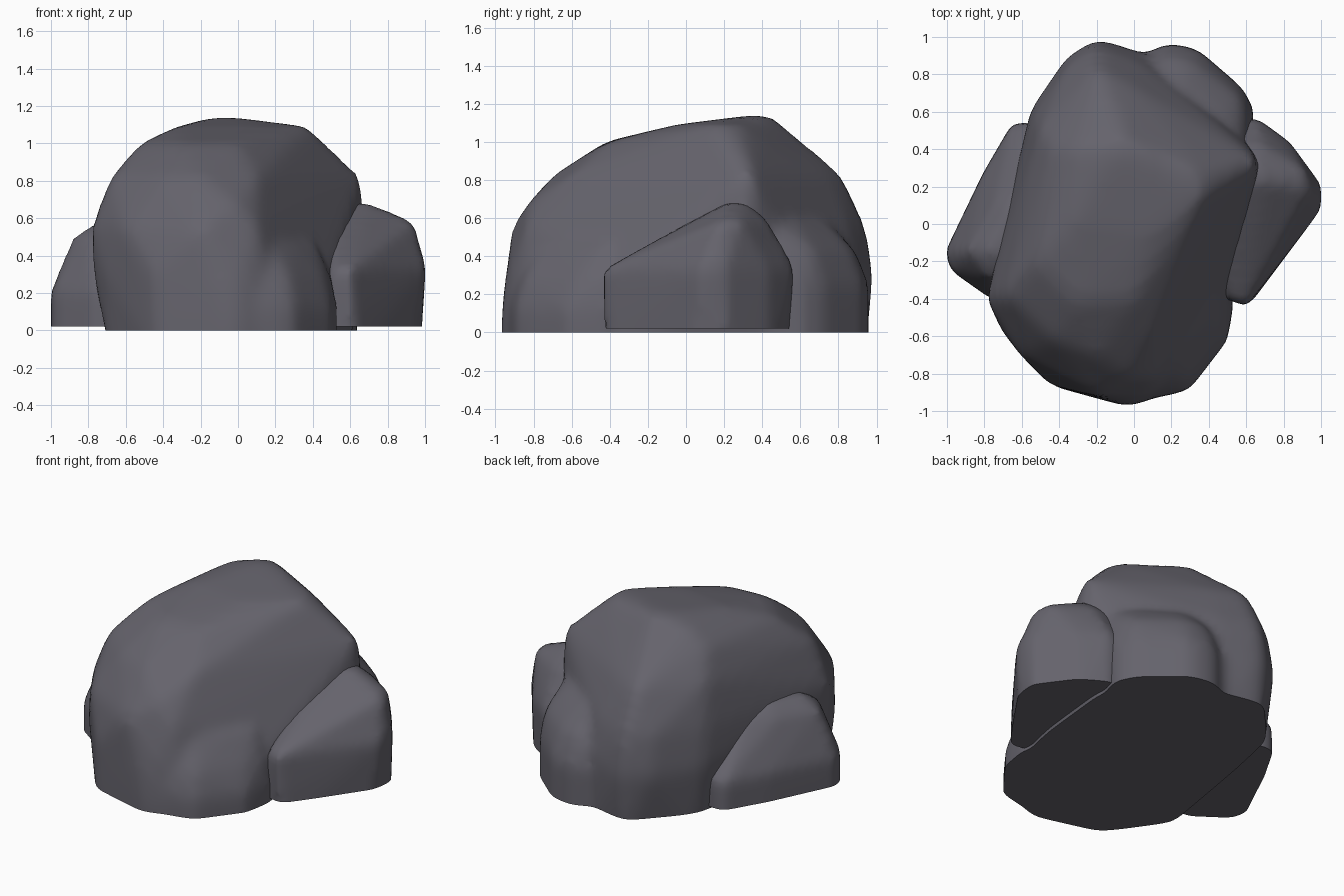
import bpy
import bmesh
from mathutils import Vector

default = bpy.data.objects.get("Cube")
if default:
    bpy.data.objects.remove(default, do_unlink=True)

stone = bpy.data.materials.new("dark grey stone")
stone.use_nodes = True
colour = (0.13, 0.125, 0.15, 1)
stone.diffuse_color = colour
stone.node_tree.nodes["Principled BSDF"].inputs["Base Color"].default_value = colour


def bounds(points):
    low = Vector([min(p[i] for p in points) for i in range(3)])
    high = Vector([max(p[i] for p in points) for i in range(3)])
    return low, high


def wear(obj, rounding):
    """Fuse whatever overlaps in the object and wear its edges round."""
    remesh = obj.modifiers.new("even grain", "REMESH")
    remesh.mode = "VOXEL"
    remesh.voxel_size = 0.035
    smooth = obj.modifiers.new("worn edges", "SMOOTH")
    smooth.factor = 0.5
    smooth.iterations = rounding
    graph = bpy.context.evaluated_depsgraph_get()
    worn = bpy.data.meshes.new_from_object(obj.evaluated_get(graph))
    worn.name = obj.name
    obj.modifiers.clear()
    obj.data = worn


def restore_size(bm, points):
    """Bring a worn lump back to the extent of its outline points."""
    low, high = bounds(points)
    small_low, small_high = bounds([v.co for v in bm.verts])
    for v in bm.verts:
        for i in range(3):
            share = (v.co[i] - small_low[i]) / (small_high[i] - small_low[i])
            v.co[i] = low[i] + share * (high[i] - low[i])


def lump(name, rings, rounding):
    """Rounded hull around outlines given by height."""
    points = [Vector((x, y, z)) for z, ring in rings.items() for x, y in ring]
    bm = bmesh.new()
    for point in points:
        bm.verts.new(point)
    hull = bmesh.ops.convex_hull(bm, input=bm.verts)
    loose = set(hull["geom_interior"] + hull["geom_unused"])
    bmesh.ops.delete(bm, geom=[v for v in loose if isinstance(v, bmesh.types.BMVert)], context="VERTS")
    mesh = bpy.data.meshes.new(name)
    bm.to_mesh(mesh)
    bm.free()
    obj = bpy.data.objects.new(name, mesh)
    bpy.context.collection.objects.link(obj)
    wear(obj, rounding)
    bm = bmesh.new()
    bm.from_mesh(obj.data)
    restore_size(bm, points)
    bm.to_mesh(obj.data)
    bm.free()
    return obj


def select_only(objs):
    bpy.ops.object.select_all(action="DESELECT")
    for obj in objs:
        obj.select_set(True)
    bpy.context.view_layer.objects.active = objs[0]


def finish(rock, floor):
    """Cut the rock flat underneath, colour it and shade it."""
    bm = bmesh.new()
    bm.from_mesh(rock.data)
    cut = bmesh.ops.bisect_plane(bm, geom=bm.verts[:] + bm.edges[:] + bm.faces[:],
                                 plane_co=(0, 0, floor), plane_no=(0, 0, -1), clear_outer=True)
    rim = [e for e in cut["geom_cut"] if isinstance(e, bmesh.types.BMEdge)]
    bmesh.ops.contextual_create(bm, geom=rim)
    bmesh.ops.recalc_face_normals(bm, faces=bm.faces)
    bm.to_mesh(rock.data)
    bm.free()
    rock.data.materials.clear()
    rock.data.materials.append(stone)
    select_only([rock])
    bpy.ops.object.shade_smooth_by_angle(angle=0.8)


# Large boulder: steep left flank, sloping back left corner, ridge rising to the back
foot = [(-.68, -.5), (-.43, -.86), (-.03, -.97), (.14, -.91), (.5, -.38),
        (.58, .45), (.1, .87), (-.2, .93), (-.5, .6)]
main = lump("main_boulder", {
    -.15: foot,
    .06: foot,
    .3: [(-.77, -.4), (-.7, -.57), (-.45, -.85), (.02, -.93), (.15, -.86), (.5, -.35), (.66, .3),
         (.54, .5), (.08, .89), (-.2, .98), (-.36, .88), (-.55, .6)],
    .55: [(-.78, -.4), (-.6, -.7), (-.2, -.91), (.1, -.83), (.67, .3), (.56, .46),
          (.05, .84), (-.2, .94), (-.35, .84), (-.54, .56)],
    .68: [(-.55, -.63), (-.02, -.82)],
    .82: [(-.68, -.38), (-.42, -.62), (-.2, -.7), (.1, -.6), (.66, .33), (-.03, .74),
          (-.2, .82), (-.5, .5)],
    1: [(-.52, -.2), (-.3, -.42), (0, -.4), (.45, .25), (.28, .4), (-.1, .57), (-.43, .4)],
    1.09: [(-.32, 0), (.1, -.05), (.37, .15), (.32, .28), (-.3, .4)],
    1.14: [(-.13, .36), (-.02, .36), (-.06, .44)],
}, 5)

# Low lump bulging from the back left corner
lump_foot = [(.2, .4), (.58, .4), (.64, .6), (.58, .72), (.34, .93), (.19, .96), (.02, .88)]
back_lump = lump("back_lump", {
    -.15: lump_foot,
    .25: lump_foot,
    .43: [(.05, .8), (.62, .45), (.58, .66), (.32, .86), (.18, .89)],
    .58: [(.1, .7), (.58, .4), (.47, .57), (.24, .73)],
}, 5)

# Low toe bulging from the front left corner
toe_foot = [(0, -.8), (.08, -.93), (.3, -.88), (.5, -.62), (.53, -.42), (.45, -.3)]
toe = lump("front_toe", {
    -.15: toe_foot,
    .12: toe_foot,
    .28: [(.05, -.82), (.12, -.88), (.28, -.83), (.46, -.57), (.51, -.4)],
    .48: [(.12, -.68), (.17, -.75), (.3, -.6), (.42, -.4)],
}, 4)

# The lumps grow out of the large boulder as one stone
select_only([main, back_lump, toe])
bpy.ops.object.join()
wear(main, 5)
finish(main, 0)

# Wedge leaning on the left flank, highest towards the back
left_foot = [(.45, -.38), (.62, -.42), (.95, .05), (.97, .22), (.82, .42), (.64, .52), (.4, .5)]
finish(lump("left_boulder", {
    -.15: left_foot,
    .08: left_foot,
    .33: [(.5, -.4), (.6, -.43), (1, .08), (1, .2), (.83, .43), (.65, .56), (.4, .5)],
    .58: [(.5, .05), (.72, .1), (.94, .18), (.91, .28), (.68, .42), (.4, .4)],
    .68: [(.5, .2), (.7, .22), (.66, .3), (.5, .32)],
}, 5), .02)

# Lower wedge on the right flank, sloping down to the back
right_foot = [(-.5, -.4), (-.76, -.4), (-.97, -.25), (-1, -.15), (-.8, .27), (-.65, .53),
              (-.55, .54), (-.4, .4)]
finish(lump("right_boulder", {
    -.15: right_foot,
    .2: right_foot,
    .5: [(-.5, -.3), (-.78, -.28), (-.88, -.15), (-.74, .1), (-.6, .25), (-.4, .25)],
    .57: [(-.5, -.2), (-.77, -.15), (-.66, .08), (-.4, .1)],
}, 5), .02)
